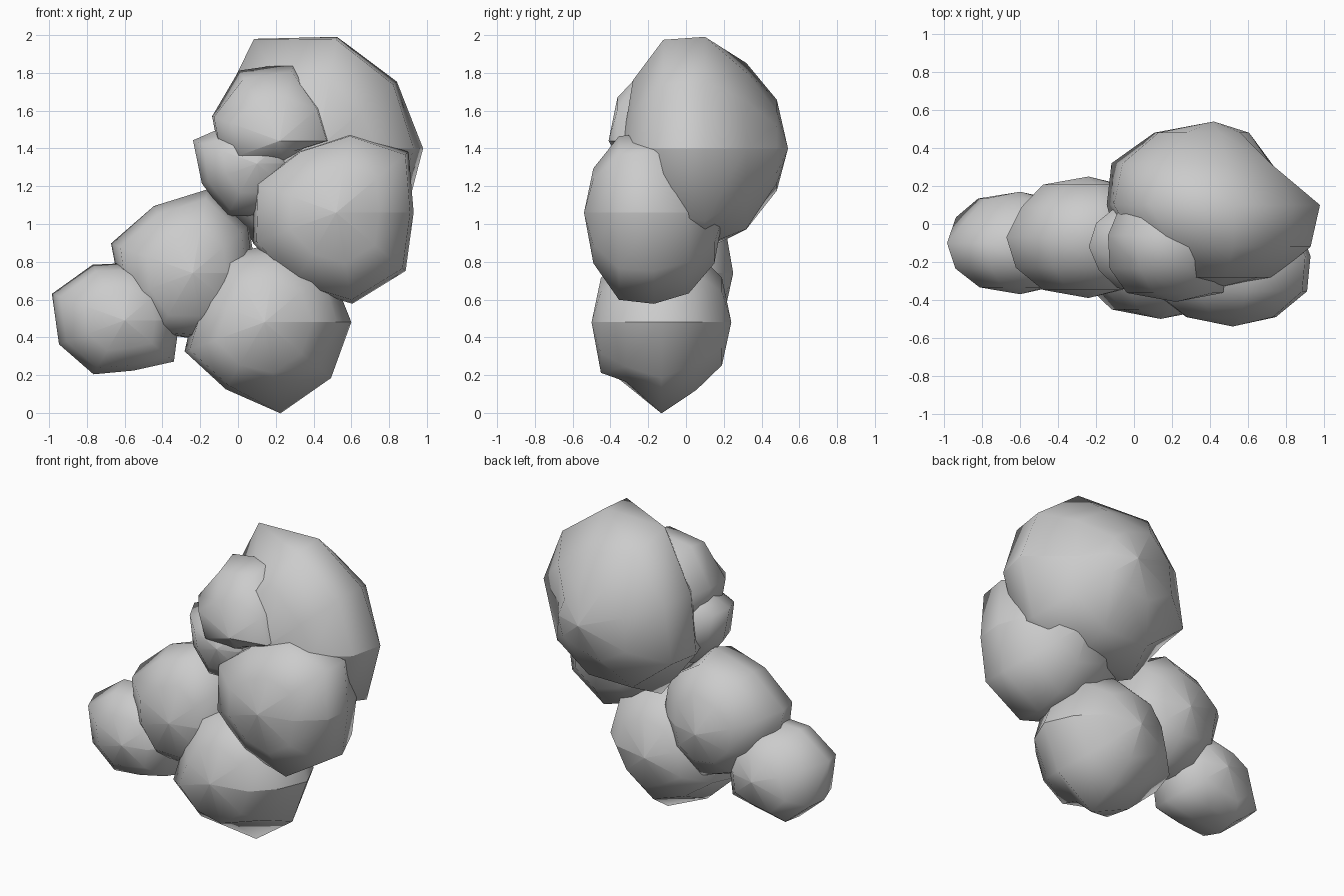
import bpy
import math

SEGMENTS = 9
RINGS = 6

# Remove the default object
default = bpy.data.objects.get("Cube")
if default:
    bpy.data.objects.remove(default, do_unlink=True)

# Single grey finish
grey = bpy.data.materials.new("stone_grey")
grey.use_nodes = True
colour = (0.6, 0.6, 0.6, 1.0)
grey.diffuse_color = colour
shader = grey.node_tree.nodes["Principled BSDF"]
shader.inputs["Base Color"].default_value = colour


def make_boulder(name, centre, depth, radii, dents):
    """Lumpy ball with poles along y; radii run round the axis from +x towards +z.

    Dents scale the radii of chosen rings, counted from the front pole.
    The seam on +x and the pole points are left unjoined, giving a crease at
    the seam and a star of facets at each pole.
    """
    cx, cy, cz = centre
    columns = SEGMENTS + 1
    even = (1,) * SEGMENTS
    verts = []
    for ring in range(RINGS + 1):
        tilt = math.pi * ring / RINGS
        fullness = max(math.sin(tilt), 0.0) ** 0.85
        scales = dents.get(ring, even)
        y = cy - depth * math.cos(tilt)
        for column in range(columns):
            turn = math.tau * column / SEGMENTS
            spoke = column % SEGMENTS
            reach = radii[spoke] * scales[spoke] * fullness
            verts.append((cx + reach * math.cos(turn), y, cz + reach * math.sin(turn)))

    faces = []
    for ring in range(RINGS):
        for column in range(SEGMENTS):
            a = ring * columns + column
            b = a + columns
            if ring == 0:
                faces.append((a, b, b + 1))
            elif ring == RINGS - 1:
                faces.append((a, b, a + 1))
            else:
                faces.append((a, b, b + 1, a + 1))

    mesh = bpy.data.meshes.new(name)
    mesh.from_pydata(verts, [], faces)
    mesh.materials.append(grey)
    mesh.polygons.foreach_set("use_smooth", [True] * len(mesh.polygons))
    mesh.update()
    boulder = bpy.data.objects.new(name, mesh)
    bpy.context.scene.collection.objects.link(boulder)
    return boulder


# Large boulder at the top and back, narrowing behind towards the model's right
make_boulder("top_boulder", (.42, .1, 1.4), .44,
             (.56, .55, .6, .67, .56, .6, .62, .52, .6),
             {1: (1, 1, 1.1, 1, 1, 1, 1, 1, 1),
              2: (1.03, 1.08, 1.1, .75, .85, 1, 1, 1, 1),
              4: (.6, .8, .77, .88, 1.03, 1.08, .9, .94, .75),
              5: (.6, .6, .6, .8, 1, 1, .75, .65, .6)})

# Front boulder on the model's left, fullest towards the front
make_boulder("left_front_boulder", (.52, -.17, 1.06), .37,
             (.41, .5, .43, .39, .46, .47, .45, .49, .48),
             {2: (1.08,) * SEGMENTS,
              4: (.95, .9, .9, .9, .95, 1, 1, 1, .95),
              5: (.85, .75, .75, .75, .85, 1, 1, 1, .95)})

# Boulder the pile stands on, hollowed under the front
make_boulder("base_boulder", (.14, -.13, .48), .37,
             (.46, .45, .43, .41, .38, .45, .41, .49, .46),
             {1: (1, 1, 1, 1, 1, 1.1, 1.15, 1, 1),
              2: (.94, 1, 1, 1, 1, 1.06, 1.06, .74, .9),
              4: (.93, 1, 1, 1, 1, 1, .9, .84, .83),
              5: (.95, 1, 1, 1, 1, 1, .85, .85, .85)})

# Two boulders stepping out to the model's right
make_boulder("right_middle_boulder", (-.24, -.07, .74), .32,
             (.32, .38, .45, .41, .46, .4, .37, .36, .35),
             {1: (1, 1, 1, 1, 1, 1.1, 1.25, 1.15, 1),
              2: (1, 1, 1, 1, 1, 1.05, 1.1, 1.05, 1),
              4: (1.2, 1.15, 1, 1, .92, .88, .95, 1.1, 1.15)})
make_boulder("right_outer_boulder", (-.6, -.1, .49), .27,
             (.29, .31, .31, .34, .41, .37, .33, .27, .34),
             {4: (1, 1, .92, .82, .8, 1.1, 1.08, 1, 1),
              5: (1, 1, .9, .8, .85, 1.15, 1.2, 1.1, 1)})

# Two small boulders resting on the upper front
make_boulder("upper_front_boulder", (.22, -.06, 1.44), .35,
             (.3, .31, .42, .43, .38, .33, .16, .15, .16),
             {1: (1.5, 1.5, 1, 1, 1.3, 1.2, 1, 1, 1),
              2: (1, 1, 1, 1, 1.1, 1.1, 1, 1, 1),
              4: (1, .9, .8, .8, .9, 1, 1, 1, 1)})
make_boulder("lower_front_boulder", (.1, -.12, 1.32), .25,
             (.22, .25, .22, .25, .36, .31, .32, .28, .25),
             {2: (1, 1, .9, .85, .95, 1, 1, 1, 1)})
